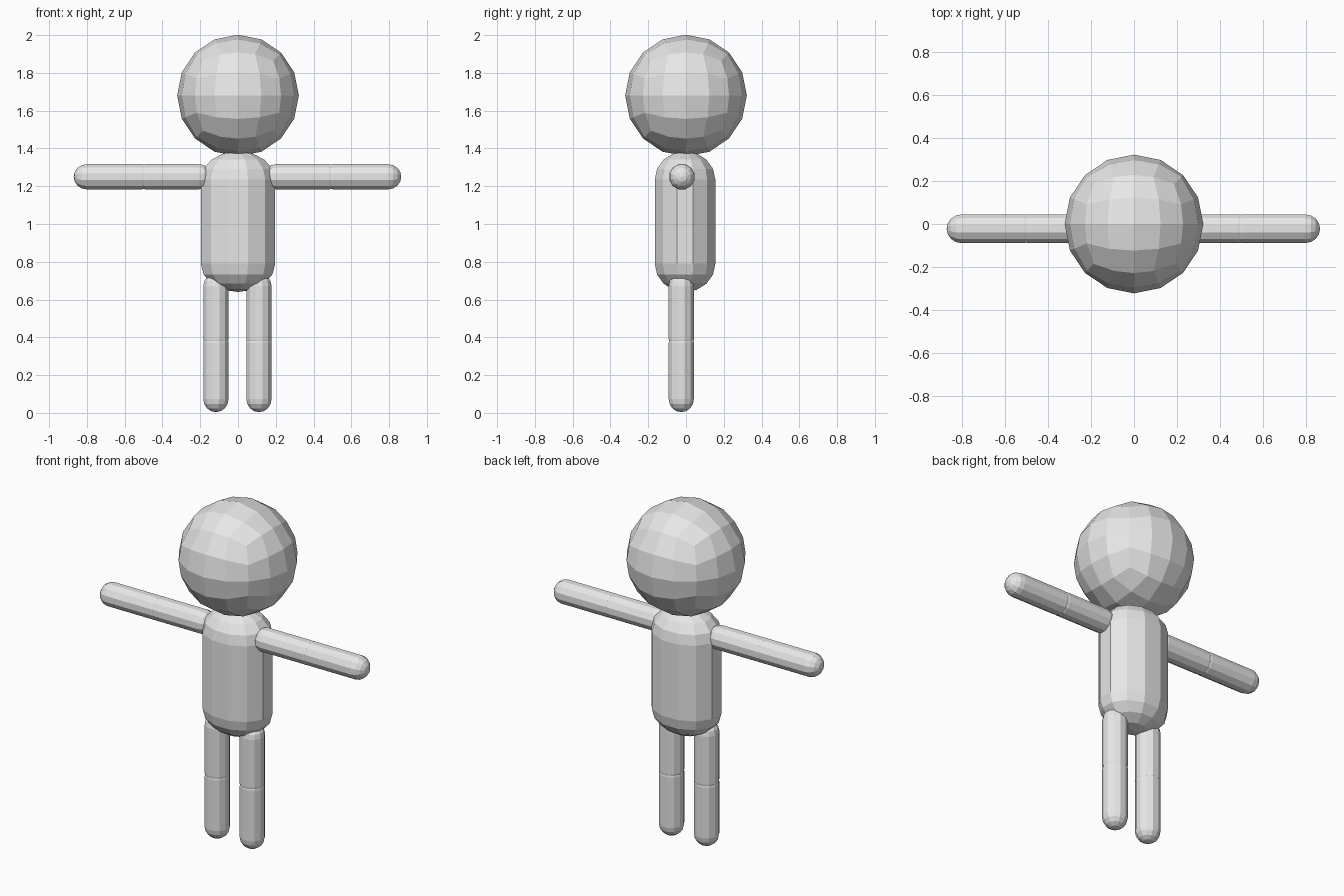
import bpy, bmesh, math
from mathutils import Matrix, Vector

if "Cube" in bpy.data.objects:
    bpy.data.objects.remove(bpy.data.objects["Cube"])

grey = bpy.data.materials.new("plain grey")
grey.diffuse_color = (0.8, 0.8, 0.8, 1)
grey.use_nodes = True
grey.node_tree.nodes["Principled BSDF"].inputs["Base Color"].default_value = grey.diffuse_color


def finish(name, bm):
    bmesh.ops.recalc_face_normals(bm, faces=bm.faces)
    mesh = bpy.data.meshes.new(name)
    bm.to_mesh(mesh)
    bm.free()
    mesh.materials.append(grey)
    ob = bpy.data.objects.new(name, mesh)
    bpy.context.collection.objects.link(ob)
    return ob


def capsule(name, centre, rx, ry, length, cap, axis="Z", sides=12, rings=4):
    """Faceted capsule with elliptical section; a flat side faces each axis."""
    bm = bmesh.new()
    half = length / 2 - cap
    levels = [math.pi / 2 * i / rings for i in range(rings)]
    profile = [(math.cos(t), -half - cap * math.sin(t)) for t in reversed(levels)]
    profile += [(math.cos(t), half + cap * math.sin(t)) for t in levels]
    loops = []
    for s, z in profile:
        angles = [2 * math.pi * (i + 0.5) / sides for i in range(sides)]
        loops.append([bm.verts.new((rx * s * math.cos(a), ry * s * math.sin(a), z))
                      for a in angles])
    for a, b in zip(loops, loops[1:]):
        for i in range(sides):
            j = (i + 1) % sides
            bm.faces.new((a[i], a[j], b[j], b[i]))
    for loop, z in ((loops[0], -length / 2), (loops[-1], length / 2)):
        tip = bm.verts.new((0, 0, z))
        for i in range(sides):
            bm.faces.new((loop[i], loop[(i + 1) % sides], tip))
    if axis == "X":
        bm.transform(Matrix.Rotation(math.pi / 2, 4, "Y"))
    bm.transform(Matrix.Translation(centre))
    return finish(name, bm)


# Head: cube divided 4 x 4 per side, wrapped onto a sphere at equal angles
bm = bmesh.new()
bmesh.ops.create_cube(bm, size=2)
bmesh.ops.subdivide_edges(bm, edges=bm.edges[:], cuts=3, use_grid_fill=True)
for v in bm.verts:
    v.co = Vector([math.tan(c * math.pi / 4) for c in v.co]).normalized() * 0.322
    v.co.z += 1.68
finish("head", bm)

# Torso
capsule("torso", (0, -0.005, 1.0125), 0.204, 0.166, 0.745, 0.15)

# Arms and legs: overlapping capsules that meet in a slight crease
R = 0.069
for side, sx in (("left", 1), ("right", -1)):
    capsule(side + "_upper_arm", (sx * 0.345 - 0.003, -0.022, 1.25), R, R, 0.42, R, "X")
    capsule(side + "_forearm", (sx * 0.652 - 0.003, -0.022, 1.25), R, R, 0.43, R, "X")
    capsule(side + "_thigh", (sx * 0.114 - 0.003, -0.025, 0.53), R, R, 0.42, R)
    capsule(side + "_shin", (sx * 0.114 - 0.003, -0.025, 0.222), R, R, 0.436, R)
